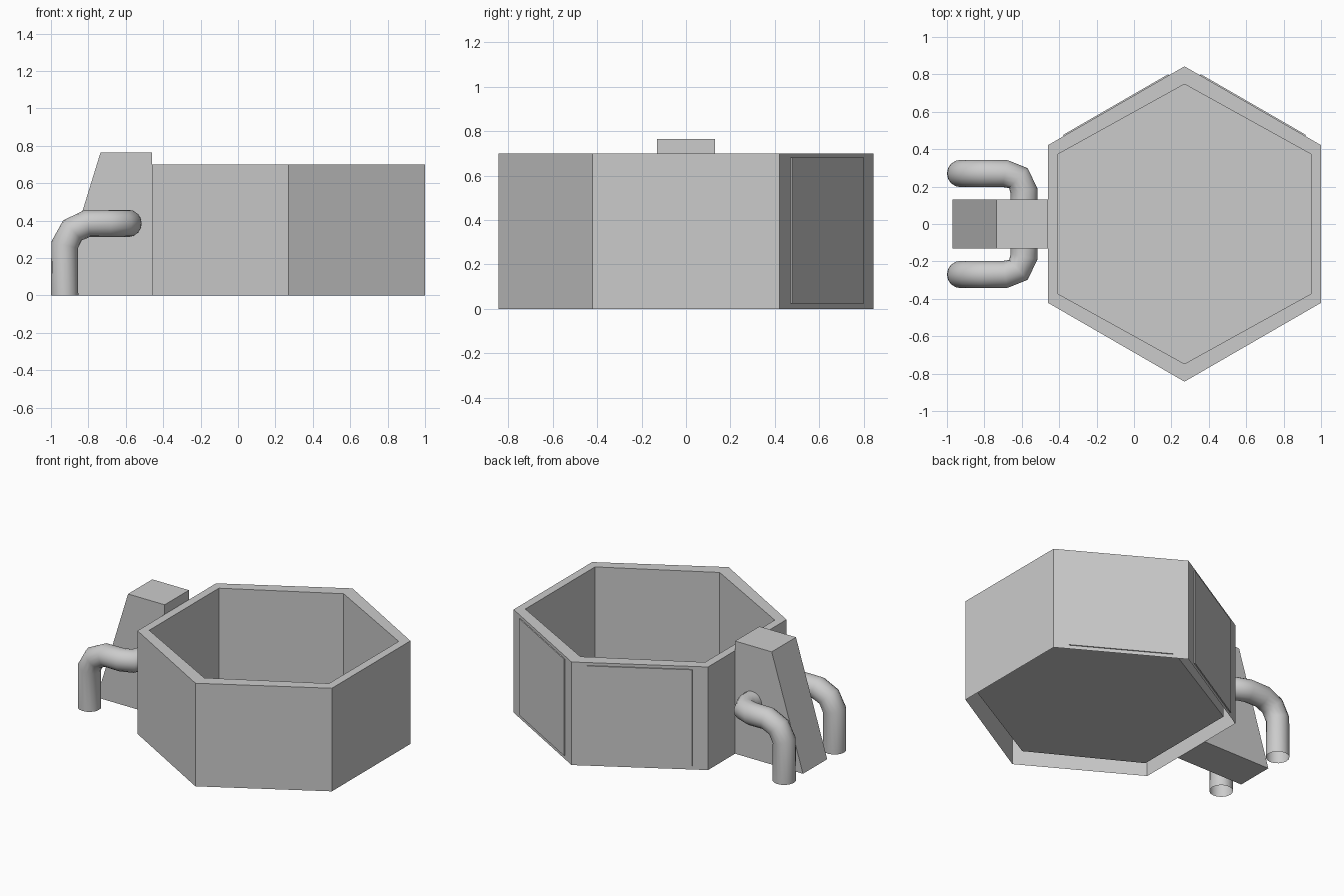
import bpy, bmesh
from math import radians, sin, cos, pi
from mathutils import Vector

if "Cube" in bpy.data.objects:
    bpy.data.objects.remove(bpy.data.objects["Cube"])

CX, AP = 0.27, 0.73             # hexagon centre and half width
R = AP / cos(pi / 6)
TOP = 0.70


def add_object(name, bm):
    bmesh.ops.recalc_face_normals(bm, faces=bm.faces)
    mesh = bpy.data.meshes.new(name)
    bm.to_mesh(mesh)
    bm.free()
    obj = bpy.data.objects.new(name, mesh)
    bpy.context.collection.objects.link(obj)
    return obj


def prism(name, ring, offset):
    bm = bmesh.new()
    face = bm.faces.new([bm.verts.new(p) for p in ring])
    ext = bmesh.ops.extrude_face_region(bm, geom=[face])
    verts = [v for v in ext['geom'] if isinstance(v, bmesh.types.BMVert)]
    bmesh.ops.translate(bm, verts=verts, vec=offset)
    return add_object(name, bm)


# hexagonal basin: outer wall, rim, inner wall and raised floor, open underneath
bm = bmesh.new()
rings = []
for sx, sy, z in ((1, 1, 0), (1, 1, TOP), (0.925, 0.887, TOP), (0.925, 0.887, 0.05)):
    rings.append([bm.verts.new((CX + sx * R * cos(radians(30 + 60 * i)),
                                sy * R * sin(radians(30 + 60 * i)), z)) for i in range(6)])
for a, b in zip(rings, rings[1:]):
    for i in range(6):
        j = (i + 1) % 6
        bm.faces.new((a[i], a[j], b[j], b[i]))
bm.faces.new(rings[-1])
add_object("basin", bm)

# thin raised panels on the two back walls
for name, ang in (("back_right_panel", 60), ("back_left_panel", 120)):
    n = Vector((cos(radians(ang)), sin(radians(ang)), 0))
    t = Vector((-n.y, n.x, 0))
    mid = Vector((CX, 0, 0)) + n * (AP - 0.002)
    ring = [mid + t * s + Vector((0, 0, z))
            for s, z in ((-0.325, 0.025), (0.325, 0.025), (0.325, 0.68), (-0.325, 0.68))]
    prism(name, ring, n * 0.009)

# sloped support block
profile = ((-0.97, 0), (-0.46, 0), (-0.46, 0.765), (-0.735, 0.765))
prism("support_block", [(x, -0.13, z) for x, z in profile], (0, 0.26, 0))

# bent pipes on both sides of the block, open at the ends
path = ((-0.927, 0.27, 0), (-0.927, 0.27, 0.27), (-0.885, 0.27, 0.348),
        (-0.805, 0.27, 0.385), (-0.69, 0.27, 0.385), (-0.618, 0.245, 0.385),
        (-0.588, 0.175, 0.385), (-0.588, 0.125, 0.385))
for name, side in (("back_pipe", 1), ("front_pipe", -1)):
    curve = bpy.data.curves.new(name, 'CURVE')
    curve.dimensions = '3D'
    curve.bevel_depth = 0.073
    curve.bevel_resolution = 6
    spline = curve.splines.new('POLY')
    spline.points.add(len(path) - 1)
    for point, (x, y, z) in zip(spline.points, path):
        point.co = (x, y * side, z, 1)
    obj = bpy.data.objects.new(name, curve)
    bpy.context.collection.objects.link(obj)
    bpy.ops.object.select_all(action='DESELECT')
    obj.select_set(True)
    bpy.context.view_layer.objects.active = obj
    bpy.ops.object.convert(target='MESH')
    bpy.ops.object.shade_smooth_by_angle(angle=radians(50))
